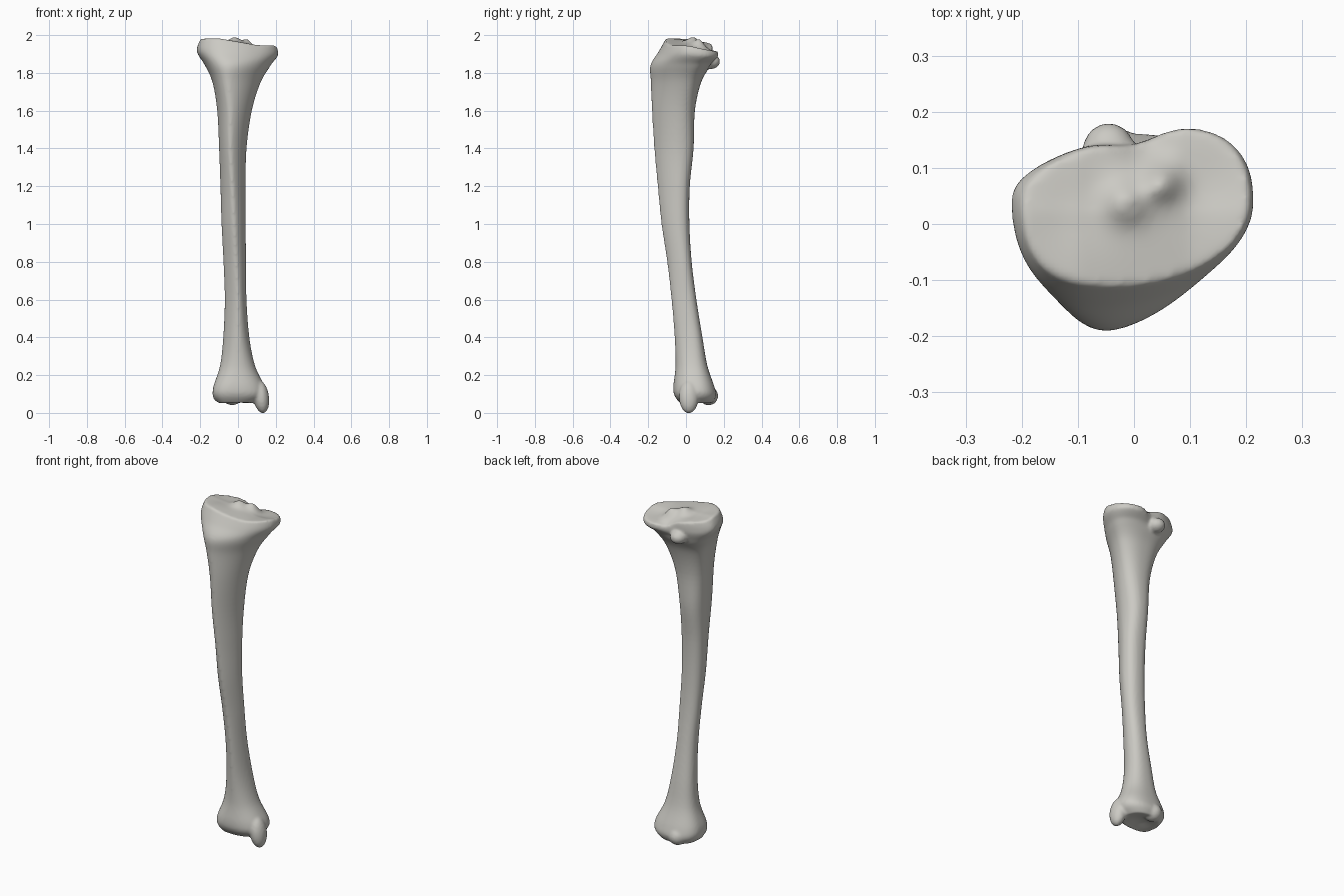
import bpy, bmesh
from math import sin, cos, pi, exp, copysign
from mathutils import Matrix, Vector

cube = bpy.data.objects.get("Cube")
if cube:
    bpy.data.objects.remove(cube, do_unlink=True)

SEGMENTS, STEPS = 72, 6

# Cross-sections in hundredths, bottom to top:
# height, right edge, left edge, front, back, widest y, crest x, front pointedness
SECTIONS = [
    (5, -10, 10, -3, 14, 5, -2, 75),
    (9, -13, 14, -6, 16, 5, -1, 75),
    (14, -13, 14, -6.7, 15, 5, -1, 80),
    (25, -9.5, 9, -5.5, 11.3, 4, 0, 95),
    (40, -7.8, 6, -6, 8.7, 3, 0, 110),
    (60, -7, 4.5, -7.7, 5.5, 0, 0, 125),
    (80, -7.7, 4.3, -10, 3, -2, -1, 130),
    (100, -8.7, 4, -13, 1.8, -4, -2, 130),
    (120, -9.3, 4, -15, 2, -4, -3, 130),
    (140, -10, 4.5, -16.8, 4, -4, -4, 125),
    (160, -11, 7.3, -18, 4.7, -3, -4, 120),
    (175, -13.5, 12, -18.6, 8, 0, -5, 115),
    (184, -17.5, 17.3, -18.8, 13, 3, -5, 110),
    (191, -21.8, 21.2, -14.5, 16, 4, -5, 100),
    (197, -19.8, 20.5, -11, 16, 4, -4, 90),
]


def spline(a, b, c, d, t):
    """Smooth interpolation between two neighbouring sections."""
    return [q + t / 2 * (r - p + t * (2*p - 5*q + 4*r - s + t * (3*(q - r) + s - p)))
            for p, q, r, s in zip(a, b, c, d)]


def bump(x, y, cx, cy, size):
    return exp(-((x - cx) ** 2 + (y - cy) ** 2) / (2 * size * size))


def plateau(x, y):
    """Height of the upper joint surface, with its two spines and hollows."""
    z = 1.965 - 0.22 * max(0, y - 0.02)
    z += 0.018 * max(-1, min(1, -x / 0.1))
    z += 0.038 * bump(x, y, 0.05, 0.07, 0.022) + 0.03 * bump(x, y, -0.015, 0.04, 0.025)
    z -= 0.012 * bump(x, y, 0.13, 0.06, 0.05) + 0.012 * bump(x, y, -0.1, 0.03, 0.05)
    return z - 0.025 * bump(x, y, 0.02, 0.15, 0.03)


def ring(section):
    """One cross-section: pointed at the front, rounder at the back."""
    z, x0, x1, front, back, wide, crest, power = [v / 100 for v in section]
    top = max(0, min(1, (z - 1.82) / 0.1))
    mid, half = (x0 + x1) / 2, (x1 - x0) / 2
    points = []
    for i in range(SEGMENTS):
        a = 2 * pi * i / SEGMENTS
        c, s = cos(a), sin(a)
        p = power if s < 0 else 0.85
        x = mid + half * copysign(abs(c) ** p, c)
        depth = abs(s) ** p
        if s < 0:
            x += (crest - mid) * depth ** 2
            y = wide + (front - wide) * depth
        else:
            y = wide + (back - wide) * depth
            y += top * depth * (0.2 * x - 0.02 * bump(x, 0, 0, 0, 0.04))
        rim = max(0, min(1, (z - 1.85) / 0.12))
        points.append(Vector((x, y, z + rim * (plateau(x, y) - 1.97))))
    return points


def cap_rings(edge, surface):
    """Shrink an end ring to its middle over a height surface."""
    centre = sum(edge, Vector()) / len(edge)
    rings = []
    for k in range(1, 12):
        f = 1 - k / 12
        layer = []
        for p in edge:
            q = centre.lerp(p, f)
            q.z = surface(q.x, q.y)
            layer.append(q)
        rings.append(layer)
    return rings


def ankle_surface(x, y):
    return 0.05 + 0.018 * bump(x, y, 0, 0.05, 0.05)


# Shaft and both joint ends as one loft
padded = [SECTIONS[0]] + SECTIONS + [SECTIONS[-1]]
rings = []
for i in range(len(SECTIONS) - 1):
    for k in range(STEPS):
        rings.append(ring(spline(*padded[i:i + 4], k / STEPS)))
rings.append(ring(SECTIONS[-1]))
rings = cap_rings(rings[0], ankle_surface)[::-1] + rings + cap_rings(rings[-1], plateau)

bm = bmesh.new()
loops = [[bm.verts.new(p) for p in layer] for layer in rings]
for low, high in zip(loops, loops[1:]):
    for i in range(SEGMENTS):
        j = (i + 1) % SEGMENTS
        bm.faces.new((low[i], low[j], high[j], high[i]))
bm.faces.new(loops[0][::-1])
bm.faces.new(loops[-1])


def lump(centre, radii, lean=0):
    place = Matrix.Translation(centre) @ Matrix.Rotation(lean, 4, "Y") @ Matrix.Diagonal((*radii, 1))
    bmesh.ops.create_uvsphere(bm, u_segments=32, v_segments=20, radius=1, matrix=place)


# Inner ankle knob, rear ankle lip, side ankle lip, shelf under the rear of the plateau
lump((0.122, 0.015, 0.085), (0.042, 0.052, 0.088), -0.15)
lump((-0.03, 0.12, 0.09), (0.05, 0.05, 0.05))
lump((-0.095, 0.04, 0.1), (0.04, 0.06, 0.045))
lump((-0.045, 0.13, 1.86), (0.047, 0.05, 0.04))

bmesh.ops.recalc_face_normals(bm, faces=bm.faces)
mesh = bpy.data.meshes.new("shin_bone")
bm.to_mesh(mesh)
bm.free()
bone = bpy.data.objects.new("shin_bone", mesh)
bpy.context.collection.objects.link(bone)

# Fuse the lumps into the loft and soften the joins
remesh = bone.modifiers.new("fuse", "REMESH")
remesh.mode = "VOXEL"
remesh.voxel_size = 0.008
remesh.use_smooth_shade = True
soften = bone.modifiers.new("soften", "SMOOTH")
soften.factor = 0.5
soften.iterations = 4

# Bone colour
colour = (0.6, 0.59, 0.55, 1)
material = bpy.data.materials.new("bone_grey")
material.use_nodes = True
material.diffuse_color = colour
shader = material.node_tree.nodes["Principled BSDF"]
shader.inputs["Base Color"].default_value = colour
shader.inputs["Roughness"].default_value = 0.7
mesh.materials.append(material)
for face in mesh.polygons:
    face.use_smooth = True
